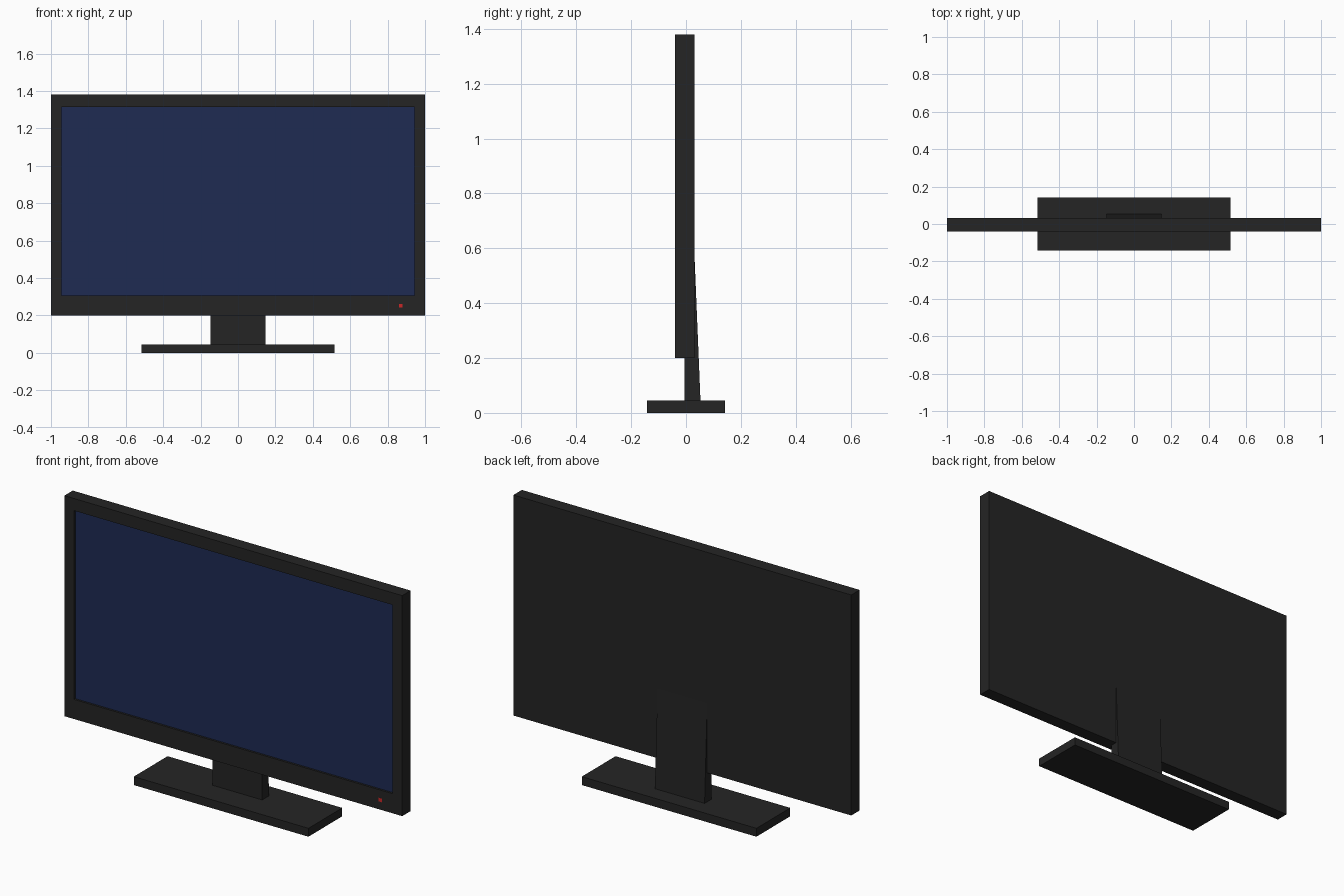
import bpy, bmesh

if "Cube" in bpy.data.objects:
    bpy.data.objects.remove(bpy.data.objects["Cube"])


def material(name, rgb):
    mat = bpy.data.materials.new(name)
    mat.diffuse_color = (*rgb, 1)
    mat.use_nodes = True
    mat.node_tree.nodes["Principled BSDF"].inputs["Base Color"].default_value = mat.diffuse_color
    return mat


def finish(name, bm, mat):
    bmesh.ops.recalc_face_normals(bm, faces=bm.faces)
    mesh = bpy.data.meshes.new(name)
    bm.to_mesh(mesh)
    bm.free()
    mesh.materials.append(mat)
    obj = bpy.data.objects.new(name, mesh)
    bpy.context.collection.objects.link(obj)
    return obj


def box_mesh(x, y, z):
    """Box from (min, max) ranges."""
    bm = bmesh.new()
    bmesh.ops.create_cube(bm, size=1)
    for v in bm.verts:
        for i, (lo, hi) in enumerate((x, y, z)):
            v.co[i] = hi if v.co[i] > 0 else lo
    return bm


black = material("black_plastic", (0.018, 0.018, 0.018))
blue = material("screen_blue", (0.013, 0.024, 0.086))
red = material("light_red", (0.6, 0.02, 0.02))

SCREEN_X, SCREEN_Z = (-0.943, 0.943), (0.305, 1.315)
FRONT, FLOOR = -0.04, -0.027

# Housing: box whose front face is inset to the screen opening and sunk in
bm = box_mesh((-1, 1), (FRONT, 0.031), (0.2, 1.38))
bm.normal_update()
front = min(bm.faces, key=lambda f: f.calc_center_median().y)
bmesh.ops.inset_individual(bm, faces=[front], thickness=0.06)
mid = front.calc_center_median()
for v in front.verts:
    v.co.x = SCREEN_X[v.co.x > mid.x]
    v.co.z = SCREEN_Z[v.co.z > mid.z]
sunk = bmesh.ops.extrude_discrete_faces(bm, faces=[front])["faces"][0]
for v in sunk.verts:
    v.co.y = FLOOR
finish("housing", bm, black)

# Screen panel seated in the recess
finish("screen", box_mesh(SCREEN_X, (FLOOR - 0.002, FLOOR + 0.004), SCREEN_Z), blue)

# Power light on the lower right of the bezel
finish("power_light", box_mesh((0.86, 0.88), (FRONT - 0.001, FRONT + 0.005), (0.242, 0.262)), red)

# Stand neck: side profile tapering up into the housing, extruded across x
profile = [(-0.005, 0.04), (0.053, 0.04), (0.029, 0.62), (-0.005, 0.62)]
bm = bmesh.new()
side = bm.faces.new([bm.verts.new((-0.147, y, z)) for y, z in profile])
ext = bmesh.ops.extrude_face_region(bm, geom=[side], use_keep_orig=True)
for v in ext["geom"]:
    if isinstance(v, bmesh.types.BMVert):
        v.co.x = 0.147
finish("stand_neck", bm, black)

# Foot plate
finish("stand_base", box_mesh((-0.517, 0.517), (-0.143, 0.143), (0, 0.045)), black)
